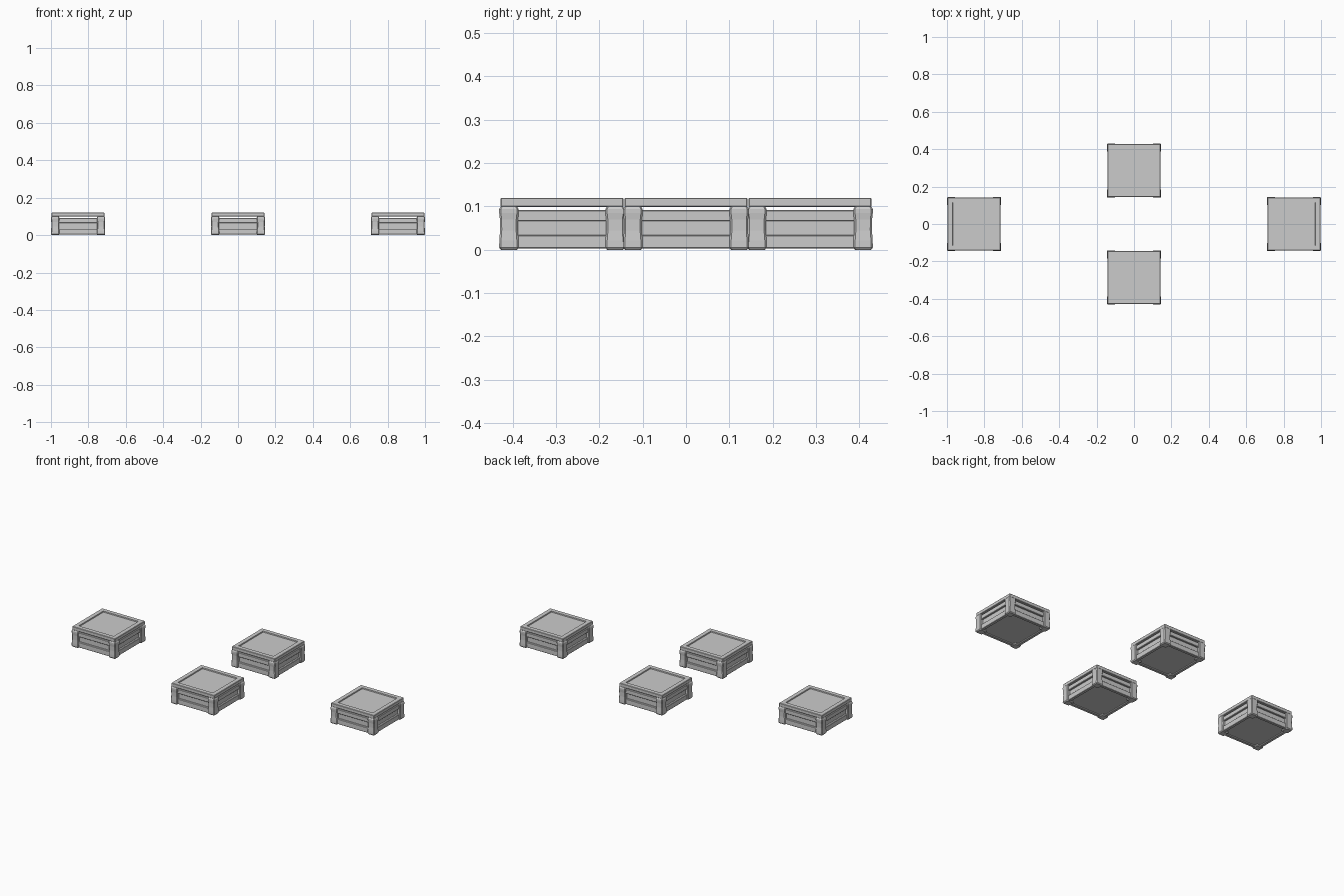
import bpy, bmesh, math
from mathutils import Matrix, Vector

if "Cube" in bpy.data.objects:
    bpy.data.objects.remove(bpy.data.objects["Cube"])

stone = bpy.data.materials.new("grey stone")
stone.diffuse_color = (0.6, 0.6, 0.6, 1)
stone.use_nodes = True
stone.node_tree.nodes["Principled BSDF"].inputs["Base Color"].default_value = stone.diffuse_color

CENTRES = [(-0.855, 0), (0.855, 0), (0, 0.286), (0, -0.286)]


def mesh_from(bm, name):
    bmesh.ops.recalc_face_normals(bm, faces=bm.faces)
    me = bpy.data.meshes.new(name)
    bm.to_mesh(me)
    bm.free()
    me.materials.append(stone)
    return me


def add_box(bm, x, y, z):
    """Box between the (low, high) pairs."""
    size = [b - a for a, b in (x, y, z)]
    mid = [(a + b) / 2 for a, b in (x, y, z)]
    m = Matrix.Translation(mid) @ Matrix.Diagonal((*size, 1))
    return bmesh.ops.create_cube(bm, size=1, matrix=m)["verts"]


def bevel(bm, verts, width):
    edges = list({e for v in verts for e in v.link_edges})
    bmesh.ops.bevel(bm, geom=edges, offset=width, segments=1, affect='EDGES')


# Lid slab with a sunken square on top
def make_lid():
    bm = bmesh.new()
    verts = add_box(bm, (-0.1415, 0.1415), (-0.1415, 0.1415), (0.099, 0.12))
    bevel(bm, verts, 0.002)
    top = max(bm.faces, key=lambda f: f.calc_center_median().z)
    bmesh.ops.inset_region(bm, faces=[top], thickness=0.034)
    bmesh.ops.inset_region(bm, faces=[top], thickness=0.002)
    bmesh.ops.translate(bm, verts=top.verts, vec=(0, 0, -0.006))
    return mesh_from(bm, "lid")


# Corner posts: chamfered square columns with a worn waist
def make_posts():
    bm = bmesh.new()
    profile = [(0, 0.0185), (0.005, 0.0225), (0.022, 0.0222), (0.045, 0.0205),
               (0.07, 0.0208), (0.085, 0.0225), (0.094, 0.0225), (0.1, 0.019)]
    for sx in (-1, 1):
        for sy in (-1, 1):
            rings = []
            for z, h in profile:
                c = h - 0.004
                pts = [(h, -c), (h, c), (c, h), (-c, h), (-h, c), (-h, -c), (-c, -h), (c, -h)]
                rings.append([bm.verts.new((sx * 0.1225 + px, sy * 0.1225 + py, z))
                              for px, py in pts])
            for a, b in zip(rings, rings[1:]):
                for i in range(8):
                    j = (i + 1) % 8
                    bm.faces.new((a[i], a[j], b[j], b[i]))
            bm.faces.new(rings[0][::-1])
            bm.faces.new(rings[-1])
    return mesh_from(bm, "corner_posts")


# Upper and lower rails on all four sides
def make_rails():
    bm = bmesh.new()
    for k in range(4):
        for z in ((0.003, 0.034), (0.066, 0.092)):
            verts = add_box(bm, (-0.112, 0.112), (-0.138, -0.120), z)
            bmesh.ops.rotate(bm, verts=verts, cent=(0, 0, 0),
                             matrix=Matrix.Rotation(k * math.pi / 2, 3, 'Z'))
            bevel(bm, verts, 0.002)
    return mesh_from(bm, "side_rails")


# Recessed body behind the rails
def make_body():
    bm = bmesh.new()
    add_box(bm, (-0.127, 0.127), (-0.127, 0.127), (0.009, 0.09))
    return mesh_from(bm, "body")


# Four identical plinths
for mesh in (make_lid(), make_posts(), make_rails(), make_body()):
    for n, (x, y) in enumerate(CENTRES, 1):
        ob = bpy.data.objects.new(f"{mesh.name}_{n}", mesh)
        ob.location = (x, y, 0)
        bpy.context.collection.objects.link(ob)
